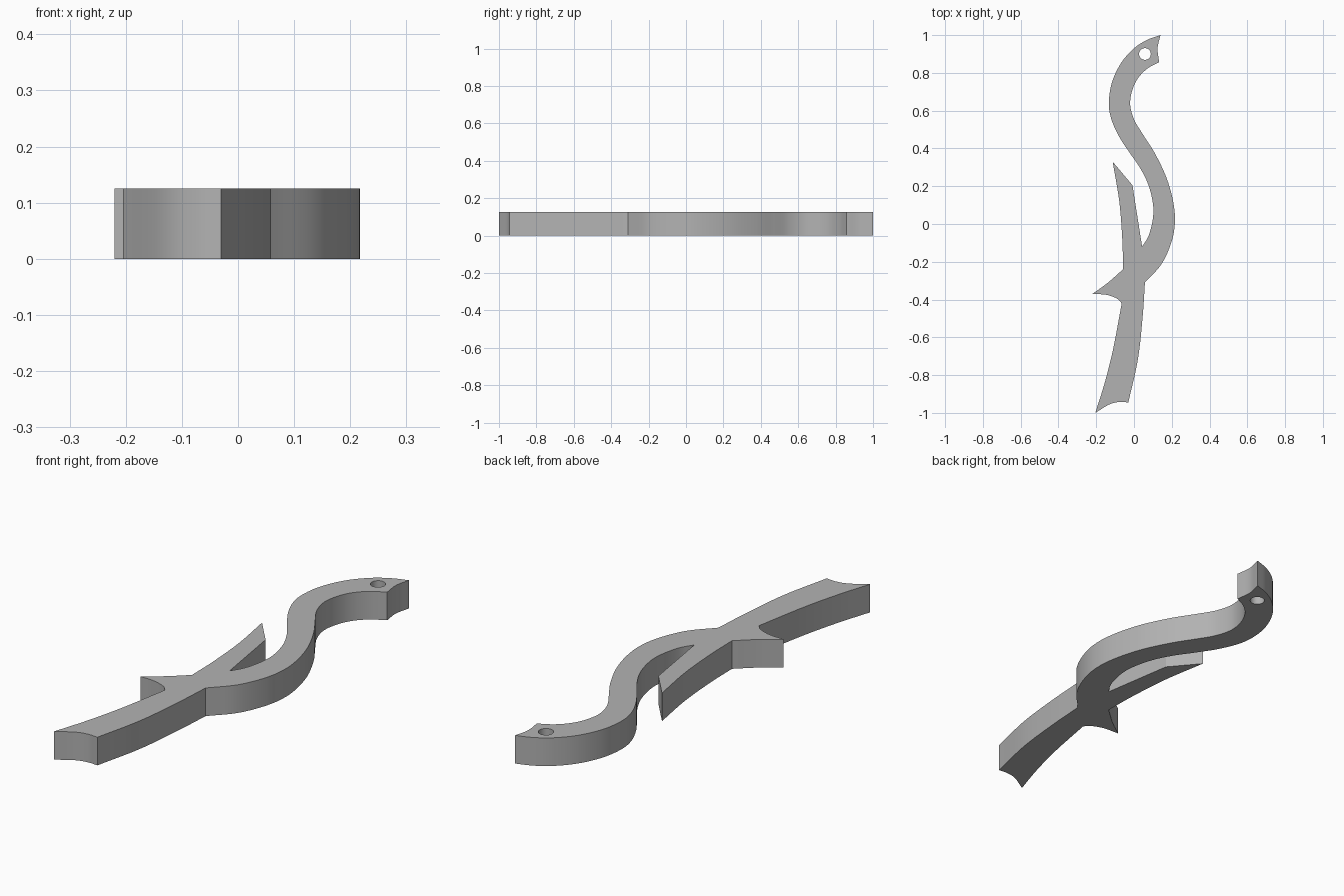
import bpy
import bmesh
import math
from mathutils import Vector

THICKNESS = 0.125

cube = bpy.data.objects.get("Cube")
if cube:
    bpy.data.objects.remove(cube, do_unlink=True)


def smooth_path(points, steps=8):
    """Catmull-Rom samples through the points, leaving out the last one."""
    pts = [Vector(p) for p in points]
    if len(pts) == 2:
        return pts[:1]
    pts = [2 * pts[0] - pts[1]] + pts + [2 * pts[-1] - pts[-2]]
    samples = []
    for a, b, c, d in zip(pts, pts[1:], pts[2:], pts[3:]):
        for i in range(steps):
            t = i / steps
            samples.append(0.5 * (2 * b + (c - a) * t
                                  + (2 * a - 5 * b + 4 * c - d) * t ** 2
                                  + (3 * b - a - 3 * c + d) * t ** 3))
    return samples


def circle(centre, radius, sides=32):
    return [Vector((centre[0] + radius * math.cos(math.tau * i / sides),
                    centre[1] + radius * math.sin(math.tau * i / sides)))
            for i in range(sides)]


def add_outline(curve, points):
    spline = curve.splines.new("POLY")
    spline.points.add(len(points) - 1)
    for target, p in zip(spline.points, points):
        target.co = (p.x, p.y, 0, 1)
    spline.use_cyclic_u = True


# Each edge runs from one sharp corner to the next
edges = [
    # notched end of the hook
    [(.14, 1), (.125, .93), (.133, .857)],
    # right side of the winding body
    [(.133, .857), (.07, .822), (.02, .77), (-.01, .705), (-.02, .63), (.002, .55),
     (.05, .47), (.11, .375), (.17, .25), (.205, .13), (.217, .02),
     (.2, -.09), (.147, -.21), (.058, -.31)],
    # right side of the stem
    [(.058, -.31), (.045, -.5), (.02, -.72), (-.03, -.945)],
    # notched foot of the stem
    [(-.03, -.945), (-.075, -.942), (-.13, -.955), (-.205, -1)],
    # left side of the stem
    [(-.205, -1), (-.155, -.84), (-.11, -.66), (-.065, -.42)],
    # thorn
    [(-.065, -.42), (-.09, -.395), (-.145, -.375), (-.22, -.37)],
    [(-.22, -.37), (-.14, -.312), (-.058, -.24)],
    # slanted prong
    [(-.058, -.24), (-.062, -.08), (-.078, .12), (-.113, .33)],
    [(-.113, .33), (-.008, .205)],
    [(-.008, .205), (.01, .09), (.043, -.12)],
    # left side of the winding body
    [(.043, -.12), (.078, -.06), (.1, .03), (.1, .11), (.075, .21), (.03, .3),
     (-.025, .38), (-.08, .465), (-.12, .555), (-.133, .64), (-.118, .745),
     (-.07, .85), (0, .93), (.07, .975), (.14, 1)],
]
outline = [p for edge in edges for p in smooth_path(edge)]

# Filled, extruded outline with a round hole through the hook
curve = bpy.data.curves.new("hook_outline", "CURVE")
curve.dimensions = "2D"
curve.fill_mode = "BOTH"
curve.extrude = THICKNESS / 2
add_outline(curve, outline)
add_outline(curve, circle((.058, .9), .031))
helper = bpy.data.objects.new("hook_outline", curve)
bpy.context.collection.objects.link(helper)
bpy.context.view_layer.update()
mesh = bpy.data.meshes.new_from_object(helper)
bpy.data.objects.remove(helper, do_unlink=True)

# Weld walls to caps and stand the part on the ground
bm = bmesh.new()
bm.from_mesh(mesh)
bmesh.ops.remove_doubles(bm, verts=bm.verts, dist=0.0001)
bmesh.ops.translate(bm, verts=bm.verts, vec=(0, 0, THICKNESS / 2))
bmesh.ops.recalc_face_normals(bm, faces=bm.faces)
bm.to_mesh(mesh)
bm.free()

hook = bpy.data.objects.new("thorned_hook", mesh)
bpy.context.collection.objects.link(hook)

# Plain grey
grey = bpy.data.materials.new("plain_grey")
grey.use_nodes = True
colour = (0.45, 0.45, 0.45, 1)
grey.diffuse_color = colour
grey.node_tree.nodes["Principled BSDF"].inputs["Base Color"].default_value = colour
mesh.materials.clear()
mesh.materials.append(grey)

bpy.ops.object.select_all(action="DESELECT")
hook.select_set(True)
bpy.context.view_layer.objects.active = hook
bpy.ops.object.shade_smooth_by_angle(angle=math.radians(30))
